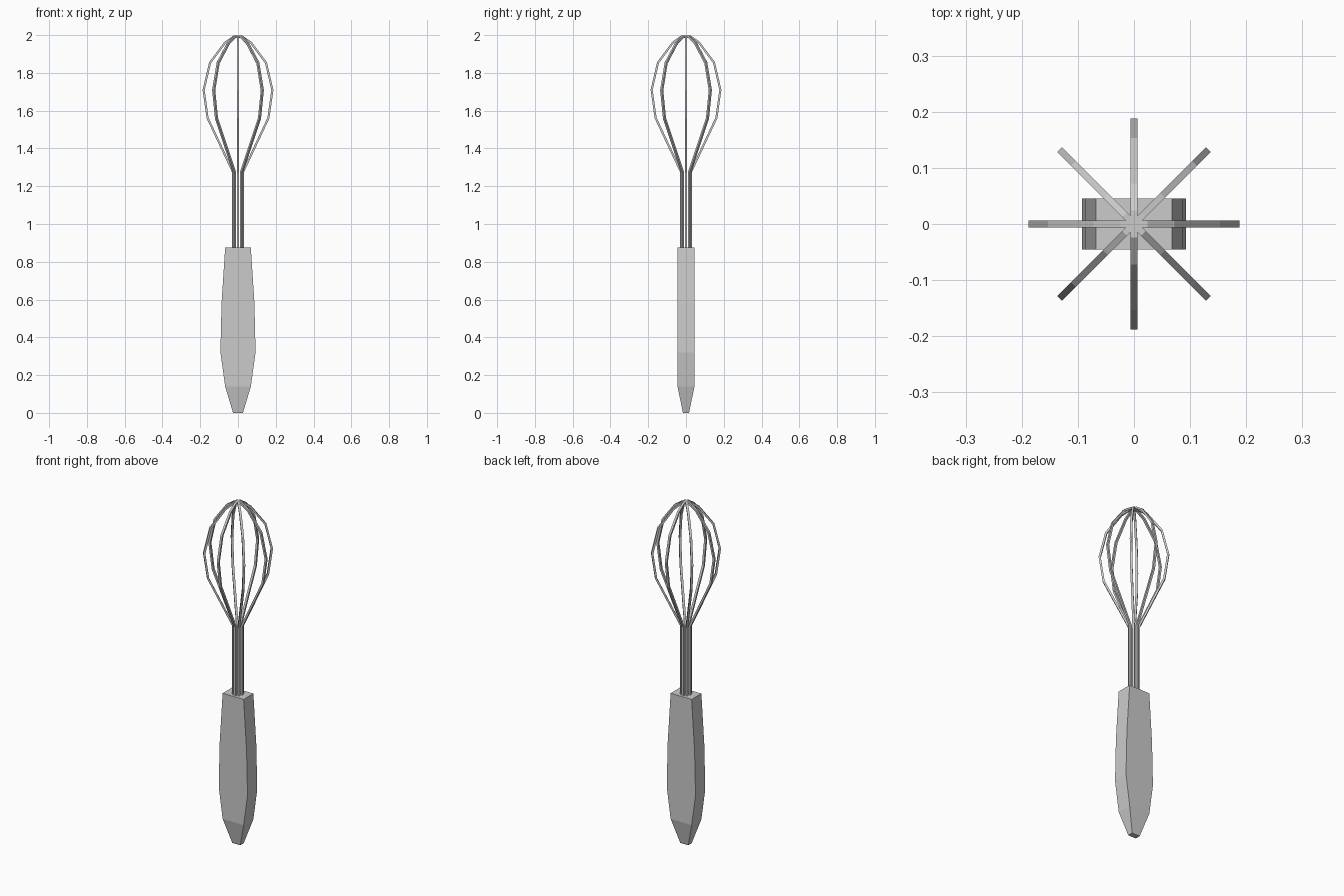
import bpy, bmesh, math
from mathutils import Vector, Matrix

if "Cube" in bpy.data.objects:
    bpy.data.objects.remove(bpy.data.objects["Cube"])


def loft(name, rings):
    """Skin a list of four-sided rings and cap both ends."""
    bm = bmesh.new()
    vs = [[bm.verts.new(p) for p in ring] for ring in rings]
    for a, b in zip(vs, vs[1:]):
        for i in range(4):
            j = (i + 1) % 4
            bm.faces.new((a[i], a[j], b[j], b[i]))
    bm.faces.new(vs[0])
    bm.faces.new(vs[-1])
    bmesh.ops.recalc_face_normals(bm, faces=bm.faces)
    me = bpy.data.meshes.new(name)
    bm.to_mesh(me)
    bm.free()
    ob = bpy.data.objects.new(name, me)
    bpy.context.collection.objects.link(ob)
    return ob


# Handle: (z, half width, half depth)
sections = [(0, 0.026, 0.016), (0.14, 0.068, 0.045), (0.32, 0.093, 0.045),
            (0.58, 0.087, 0.045), (0.875, 0.068, 0.045)]
loft("handle", [[(-w, -d, z), (w, -d, z), (w, d, z), (-w, d, z)]
                for z, w, d in sections])

# Wire loops: centre line of one half (radius, z), mirrored over the top
half = [(0.026, 0.86), (0.026, 1.275), (0.161, 1.562), (0.182, 1.71),
        (0.148, 1.855), (0.068, 1.962), (0.022, 1.993)]
path = [Vector(p) for p in half] + [Vector((-r, z)) for r, z in reversed(half)]
RADIAL, SIDE = 0.0055, 0.0062


def wire_rings():
    rings = []
    for i, p in enumerate(path):
        d0 = (p - path[max(i - 1, 0)]).normalized()
        d1 = (path[min(i + 1, len(path) - 1)] - p).normalized()
        t = (d0 + d1).normalized()
        ref = d0 if d0.length else d1
        n = Vector((t.y, -t.x)) * RADIAL / max(t.dot(ref), 0.5)
        a, b = p + n, p - n
        rings.append([(a.x, -SIDE, a.y), (a.x, SIDE, a.y),
                      (b.x, SIDE, b.y), (b.x, -SIDE, b.y)])
    return rings


for k in range(4):
    wire = loft(f"wire_loop_{k + 1}", wire_rings())
    # small stagger so the crossing loops do not share a plane at the top
    wire.data.transform(Matrix.Translation((0, 0, -0.0005 * ((k + 2) % 4))) @
                        Matrix.Rotation(k * math.pi / 4, 4, 'Z'))
